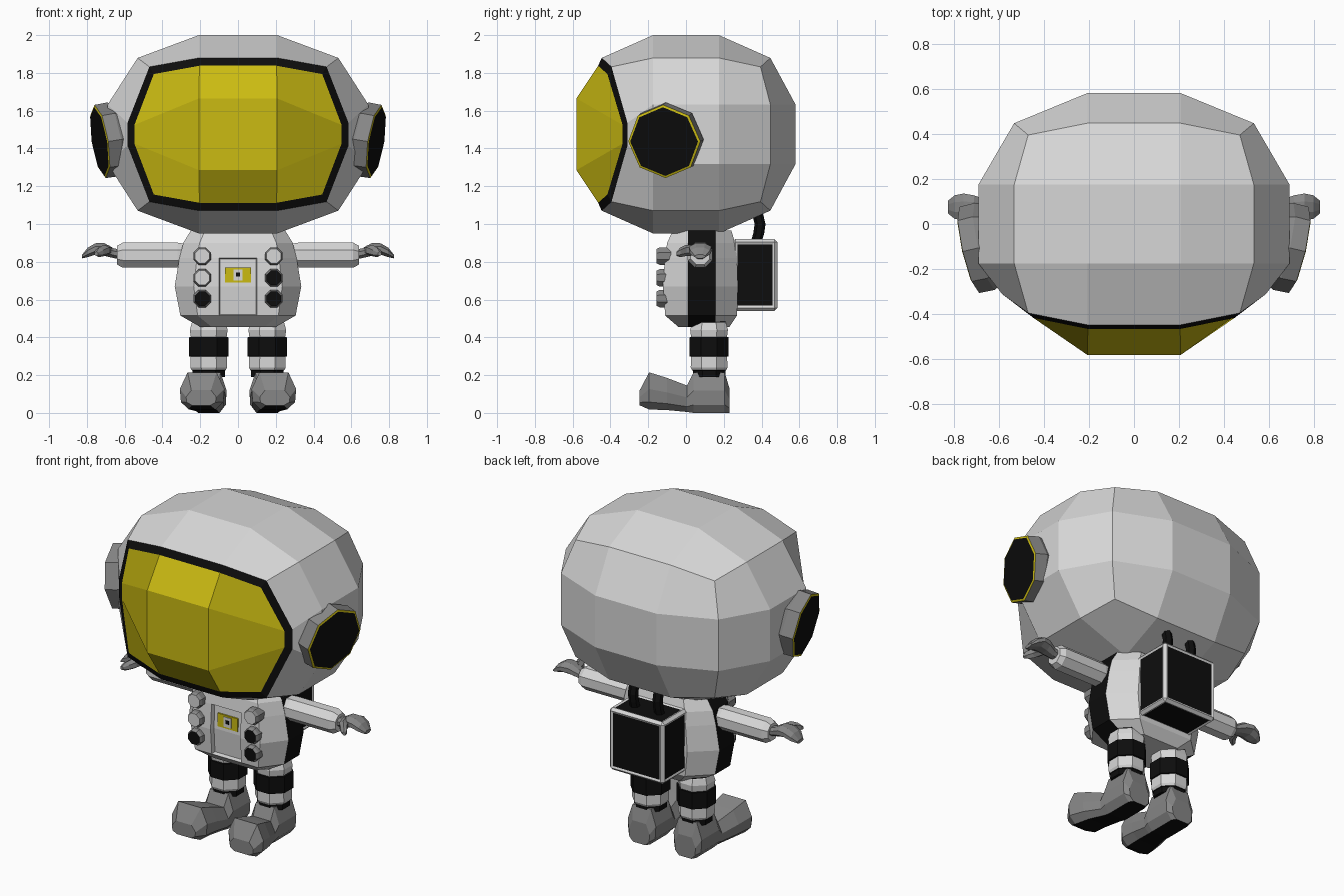
import bpy, bmesh, math
from mathutils import Vector

if "Cube" in bpy.data.objects:
    bpy.data.objects.remove(bpy.data.objects["Cube"])

X, Y, Z = Vector((1, 0, 0)), Vector((0, 1, 0)), Vector((0, 0, 1))


def material(name, r, g, b):
    m = bpy.data.materials.new(name)
    m.diffuse_color = (r, g, b, 1)
    m.use_nodes = True
    m.node_tree.nodes["Principled BSDF"].inputs["Base Color"].default_value = m.diffuse_color
    return m


WHITE = material("suit white", 0.68, 0.68, 0.68)
GREY = material("glove grey", 0.24, 0.24, 0.24)
BLACK = material("trim black", 0.004, 0.004, 0.004)
GOLD = material("visor gold", 0.60, 0.50, 0.006)


def finish(name, bm, mats):
    me = bpy.data.meshes.new(name)
    bm.to_mesh(me)
    bm.free()
    for m in mats:
        me.materials.append(m)
    ob = bpy.data.objects.new(name, me)
    bpy.context.collection.objects.link(ob)
    return ob


def ring(c, u, v, ru, rv, n=8, flat=True):
    """Polygon of n points; flat puts sides (not corners) on the axes."""
    k = 1 / math.cos(math.pi / n) if flat else 1
    off = 0.5 if flat else 0
    angles = [2 * math.pi * (i + off) / n for i in range(n)]
    return [Vector(c) + u * (ru * k * math.cos(a)) + v * (rv * k * math.sin(a)) for a in angles]


def loft_mesh(rings, bands=None):
    """Skin rings into a closed tube; bands gives a material index per band."""
    bm = bmesh.new()
    rows = [[bm.verts.new(p) for p in r] for r in rings]
    n = len(rows[0])
    bands = bands or [0] * (len(rows) - 1)
    for a, b, m in zip(rows, rows[1:], bands):
        for i in range(n):
            j = (i + 1) % n
            bm.faces.new((a[i], a[j], b[j], b[i])).material_index = m
    bm.faces.new(rows[0]).material_index = bands[0]
    bm.faces.new(rows[-1]).material_index = bands[-1]
    bmesh.ops.recalc_face_normals(bm, faces=bm.faces[:])
    return bm


def loft(name, rings, mats, bands=None):
    return finish(name, loft_mesh(rings, bands), mats)


def plate(name, c, size, mat):
    bm = bmesh.new()
    bmesh.ops.create_cube(bm, size=1)
    for v in bm.verts:
        v.co = Vector(c) + Vector([a * b for a, b in zip(v.co, size)])
    return finish(name, bm, [mat])


# Helmet: rounded 3x3x3 block, its front inset into frame and visor
bm = bmesh.new()
bmesh.ops.create_cube(bm, size=2)
bmesh.ops.subdivide_edges(bm, edges=bm.edges[:], cuts=2, use_grid_fill=True)
front = [f for f in bm.faces if all(v.co.y < -0.99 for v in f.verts)]
for v in bm.verts:
    outer = [abs(a) > 0.9 for a in v.co]
    reach = {1: 1.0, 2: 0.77, 3: 0.68}[sum(outer)]
    sign = [math.copysign(1, a) for a in v.co]
    p = [s * (reach if o else 0.3) for s, o in zip(sign, outer)]
    co = Vector((p[0] * 0.69, p[1] * 0.58, 1.475 + p[2] * 0.525))
    if sign[1] < 0 and outer == [True, True, False]:
        co = Vector((sign[0] * 0.585, -0.31, 1.475 + sign[2] * 0.06))
    if sign[1] < 0 and outer == [False, True, False]:
        co.z = 1.475 + sign[2] * 0.19
    v.co = co
bmesh.ops.recalc_face_normals(bm, faces=bm.faces[:])
frame = bmesh.ops.inset_region(bm, faces=front, thickness=0.045, use_even_offset=True)["faces"]
for f in front:
    f.material_index = 2
for f in frame:
    f.material_index = 1
finish("helmet", bm, [WHITE, BLACK, GOLD])

# Torso: faceted barrel with black side stripes and a sunken chest panel
rings = []
for z, w, yf, yb in [(0.965, 0.25, -0.07, 0.24), (0.9, 0.29, -0.1, 0.26), (0.82, 0.31, -0.112, 0.27),
                     (0.67, 0.335, -0.122, 0.275), (0.515, 0.305, -0.11, 0.27), (0.455, 0.2, -0.04, 0.23)]:
    half = [(0.1, yf), (0.7 * w, yf), (w, 0.01), (w, 0.155), (0.6 * w, yb)]
    pts = half + [(-x, y) for x, y in reversed(half)]
    rings.append([Vector((x, y, z)) for x, y in pts])
bm = loft_mesh(rings)
panel = []
for f in bm.faces:
    c = f.calc_center_median()
    if abs(c.x) > 0.2 and 0.05 < c.y < 0.11:
        f.material_index = 1
    if abs(c.x) < 0.01 and c.y < -0.1 and 0.53 < c.z < 0.8:
        panel.append(f)
bmesh.ops.inset_region(bm, faces=panel, thickness=0.006, depth=-0.025)
finish("torso", bm, [WHITE, BLACK])

# Chest label
plate("label", (0, -0.096, 0.73), (0.135, 0.009, 0.08), GOLD)
plate("label_square", (0, -0.101, 0.73), (0.05, 0.006, 0.06), WHITE)
plate("label_dot", (0, -0.104, 0.732), (0.022, 0.005, 0.022), BLACK)

# Chest knobs
for x, z, mat in [(-0.19, 0.83, WHITE), (-0.19, 0.715, WHITE), (-0.19, 0.605, BLACK),
                  (0.19, 0.83, WHITE), (0.19, 0.715, BLACK), (0.19, 0.605, BLACK)]:
    loft("knob", [ring((x, y, z), X, Z, r, r) for y, r in
                  [(-0.08, 0.046), (-0.14, 0.046), (-0.155, 0.038), (-0.156, 0.036)]],
         [GREY, mat], [0, 0, 1])

# Backpack with black inset panels
bm = bmesh.new()
bmesh.ops.create_cube(bm, size=1)
for v in bm.verts:
    v.co = Vector((v.co.x * 0.37, 0.365 + v.co.y * 0.24, 0.73 + v.co.z * 0.38))
bmesh.ops.bevel(bm, geom=bm.edges[:], offset=0.016, segments=1, affect='EDGES')
sides = [f for f in bm.faces if f.calc_area() > 0.03]
bmesh.ops.inset_individual(bm, faces=sides, thickness=0.016, depth=-0.005)
for f in sides:
    f.material_index = 1
finish("backpack", bm, [WHITE, BLACK])

for s in (-1, 1):
    # Air hose
    loft("hose", [ring((s * 0.083, y, z), X, Y, 0.025, 0.025, 6) for y, z in
                  [(0.37, 0.9), (0.385, 0.95), (0.392, 1.0), (0.38, 1.05), (0.34, 1.11)]], [BLACK])

    # Ear disc, tilted forward and slightly down
    n = Vector((s, -0.23, -0.16)).normalized()
    v = (Z - n * Z.dot(n)).normalized()
    u = n.cross(v)
    c = Vector((s * 0.73, -0.115, 1.437))
    loft("ear_disc", [ring(c + n * d, u, v, r, r, 8, False) for d, r in
                      [(-0.14, 0.165), (-0.07, 0.198), (0, 0.196), (0.004, 0.184), (0.005, 0.178)]],
         [GREY, GOLD, BLACK], [0, 0, 1, 2])

    # Arm
    loft("arm", [ring((s * x, 0.075, 0.835), Y, Z, r, r) for x, r in
                 [(0.24, 0.055), (0.32, 0.066), (0.61, 0.066), (0.64, 0.05)]], [WHITE])

    # Mitten hand and thumb
    loft("hand", [ring((s * x, 0.075, z), Y, Z, ry, rz) for x, z, ry, rz in
                  [(0.62, 0.838, 0.035, 0.026), (0.66, 0.846, 0.036, 0.026), (0.71, 0.866, 0.052, 0.034),
                   (0.755, 0.868, 0.06, 0.03), (0.795, 0.85, 0.052, 0.025), (0.825, 0.828, 0.028, 0.01)]],
         [GREY])
    loft("thumb", [ring((s * x, y, z), X, Z, r, r, 6) for x, y, z, r in
                   [(0.69, 0.06, 0.862, 0.024), (0.71, 0.0, 0.86, 0.026),
                    (0.735, -0.03, 0.85, 0.022), (0.75, -0.05, 0.842, 0.01)]], [GREY])

    # Leg with black bands
    loft("leg", [ring((s * 0.155, 0.122, z), X, Y, r, r) for z, r in
                 [(0.5, 0.088), (0.478, 0.088), (0.475, 0.09), (0.44, 0.1), (0.402, 0.095), (0.4, 0.104),
                  (0.3, 0.104), (0.298, 0.096), (0.24, 0.097), (0.226, 0.09), (0.224, 0.086), (0.19, 0.086)]],
         [WHITE, BLACK], [1, 0, 0, 0, 1, 1, 1, 0, 0, 1, 1])

    # Boot, toe turned outward, black sole
    rings = []
    for y, x, w, z0, z1 in [(0.23, 0.155, 0.07, 0.0, 0.13), (0.205, 0.155, 0.095, 0.0, 0.215),
                            (0.04, 0.155, 0.095, 0.0, 0.215), (0.005, 0.158, 0.09, 0.005, 0.145),
                            (-0.1, 0.178, 0.108, 0.015, 0.185), (-0.195, 0.19, 0.118, 0.018, 0.215),
                            (-0.245, 0.195, 0.08, 0.04, 0.12)]:
        h = z1 - z0
        half = [(0.6, 0), (0.95, 0.2), (1, 0.55), (0.65, 1)]
        prof = half + [(-a, b) for a, b in reversed(half)]
        rings.append([Vector((s * (x + a * w), y, z0 + b * h)) for a, b in prof])
    bm = loft_mesh(rings)
    for f in bm.faces:
        if f.normal.z < -0.8:
            f.material_index = 1
    finish("boot", bm, [GREY, BLACK])
